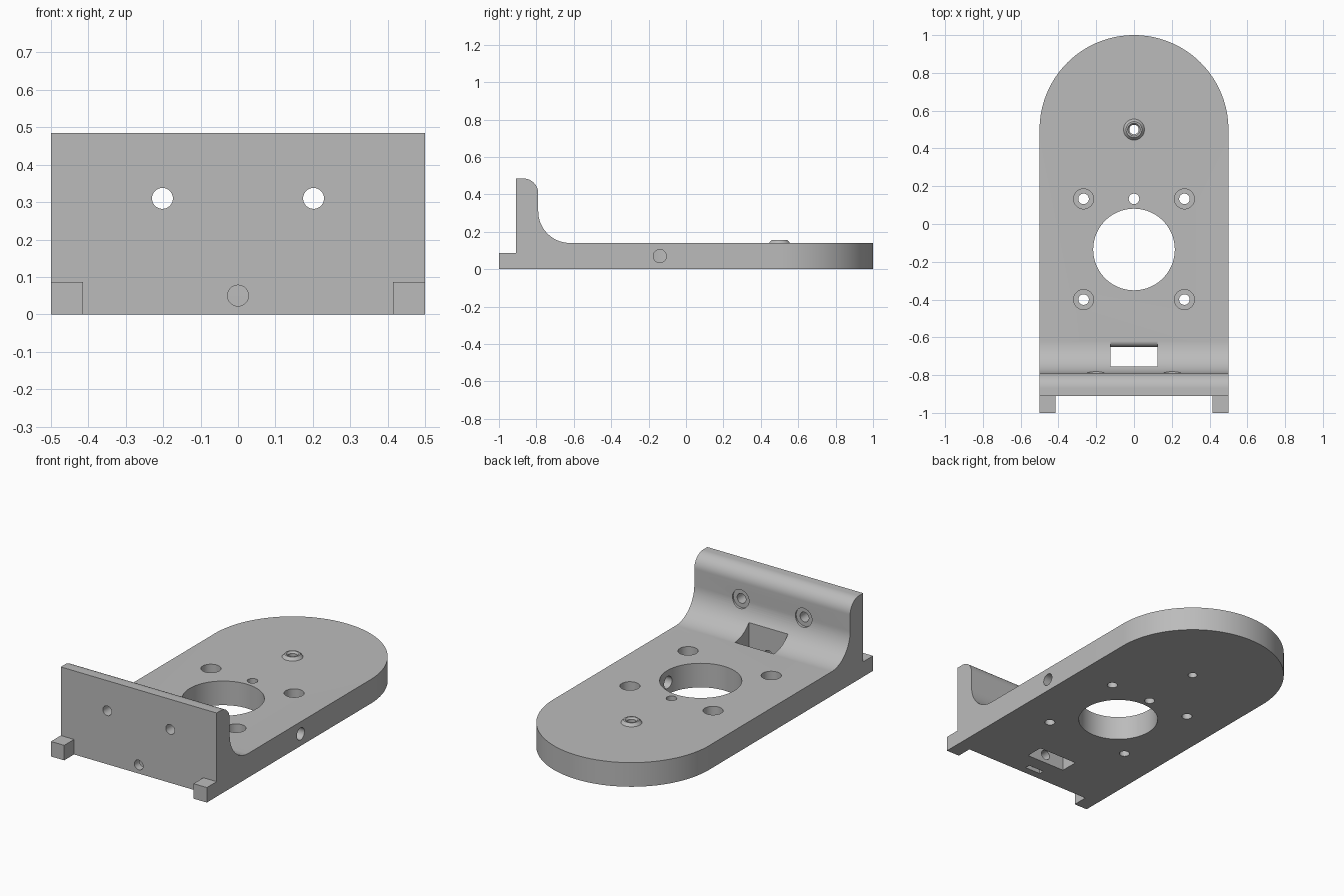
import bpy, bmesh
from math import sin, cos, pi, radians
from mathutils import Vector, Matrix

cube = bpy.data.objects.get("Cube")
if cube:
    bpy.data.objects.remove(cube, do_unlink=True)

grey = bpy.data.materials.new("plain grey")
grey.use_nodes = True
grey.diffuse_color = (0.5, 0.5, 0.5, 1)
grey.node_tree.nodes["Principled BSDF"].inputs["Base Color"].default_value = (0.5, 0.5, 0.5, 1)


def add(name, bm):
    bmesh.ops.recalc_face_normals(bm, faces=bm.faces)
    mesh = bpy.data.meshes.new(name)
    bm.to_mesh(mesh)
    bm.free()
    mesh.materials.append(grey)
    obj = bpy.data.objects.new(name, mesh)
    bpy.context.collection.objects.link(obj)
    return obj


def arc(cx, cy, r, start, end, steps=24):
    angles = [radians(start + (end - start) * i / steps) for i in range(steps + 1)]
    return [(cx + r * cos(a), cy + r * sin(a)) for a in angles]


def prism(name, points, axis, low, high):
    """Extrude a closed profile along x (points are y, z) or z (points are x, y)."""
    place = (lambda u, v: (low, u, v)) if axis == "x" else (lambda u, v: (u, v, low))
    bm = bmesh.new()
    face = bm.faces.new([bm.verts.new(place(u, v)) for u, v in points])
    side = bmesh.ops.extrude_face_region(bm, geom=[face])
    step = Vector((1, 0, 0) if axis == "x" else (0, 0, 1)) * (high - low)
    bmesh.ops.translate(bm, vec=step, verts=[g for g in side["geom"] if isinstance(g, bmesh.types.BMVert)])
    return add(name, bm)


def rod(name, start, end, r1, r2=None, sides=40):
    """Cylinder or cone between two points."""
    a, b = Vector(start), Vector(end)
    turn = Vector((0, 0, 1)).rotation_difference(b - a).to_matrix().to_4x4()
    bm = bmesh.new()
    bmesh.ops.create_cone(bm, cap_ends=True, segments=sides, radius1=r1,
                          radius2=r1 if r2 is None else r2, depth=(b - a).length,
                          matrix=Matrix.Translation((a + b) / 2) @ turn)
    return add(name, bm)


def combine(target, tool, operation):
    mod = target.modifiers.new(operation.lower(), "BOOLEAN")
    mod.operation, mod.solver, mod.object = operation, "EXACT", tool
    bpy.context.view_layer.objects.active = target
    bpy.ops.object.modifier_apply(modifier=mod.name)
    bpy.data.objects.remove(tool, do_unlink=True)


# Side profile: foot step, upright with rounded top, fillet, base plate
side = [(-1.1, 0), (1.1, 0), (1.1, 0.14)]
side += arc(-0.62, 0.31, 0.17, 270, 180)
side += arc(-0.87, 0.405, 0.08, 0, 90, 16)
side += [(-0.91, 0.485), (-0.91, 0.087), (-1.1, 0.087)]
bracket = prism("bracket", side, "x", -0.6, 0.6)

# Plan outline: round far end, two feet at the front
plan = arc(0, 0.5, 0.5, 0, 180, 64)
plan += [(-0.5, -1), (-0.415, -1), (-0.415, -0.91), (0.415, -0.91), (0.415, -1), (0.5, -1)]
combine(bracket, prism("plan_outline", plan, "z", -0.1, 0.6), "INTERSECT")

# Raised collar around the far pin hole
combine(bracket, rod("collar", (0, 0.5, 0.132), (0, 0.5, 0.157), 0.062, 0.042), "UNION")

cutters = [
    rod("bore", (0, -0.135, -0.1), (0, -0.135, 0.3), 0.216, sides=80),
    rod("pin_hole", (0, 0.5, -0.1), (0, 0.5, 0.3), 0.025),
    rod("pin_countersink", (0, 0.5, 0.14), (0, 0.5, 0.165), 0.02, 0.04),
    rod("index_hole", (0, 0.133, -0.1), (0, 0.133, 0.3), 0.028),
    rod("side_hole", (0.6, -0.14, 0.07), (0.1, -0.14, 0.07), 0.035),
    rod("front_hole", (0, -1, 0.05), (0, -0.7, 0.05), 0.028),
]

for x in (-1, 1):
    # Counterbored screw holes in the plate
    for y in (0.133, -0.4):
        cutters.append(rod("screw_hole", (x * 0.267, y, -0.1), (x * 0.267, y, 0.3), 0.028))
        cutters.append(rod("counterbore", (x * 0.267, y, 0.05), (x * 0.267, y, 0.3), 0.053))
    # Upright holes with spot faces in the fillet
    cutters.append(rod("wall_hole", (x * 0.202, -1, 0.31), (x * 0.202, -0.6, 0.31), 0.028))
    cutters.append(rod("spot_face", (x * 0.202, -0.797, 0.31), (x * 0.202, -0.5, 0.31), 0.053))

# Window with a rounded rear lip, and the nut slot underneath
window = [(-0.755, -0.1), (-0.65, -0.1)] + arc(-0.62, 0.11, 0.03, 180, 90, 10)
window += [(-0.62, 0.4), (-0.755, 0.4)]
cutters.append(prism("window", window, "x", -0.125, 0.125))
slot = [(-0.865, -0.1), (-0.835, -0.1), (-0.835, 0.09), (-0.865, 0.09)]
cutters.append(prism("nut_slot", slot, "x", -0.05, 0.05))

for cutter in cutters:
    combine(bracket, cutter, "DIFFERENCE")

# Smooth curves, crisp edges
bpy.ops.object.select_all(action="DESELECT")
bracket.select_set(True)
bpy.context.view_layer.objects.active = bracket
bpy.ops.object.shade_smooth_by_angle(angle=radians(25))
